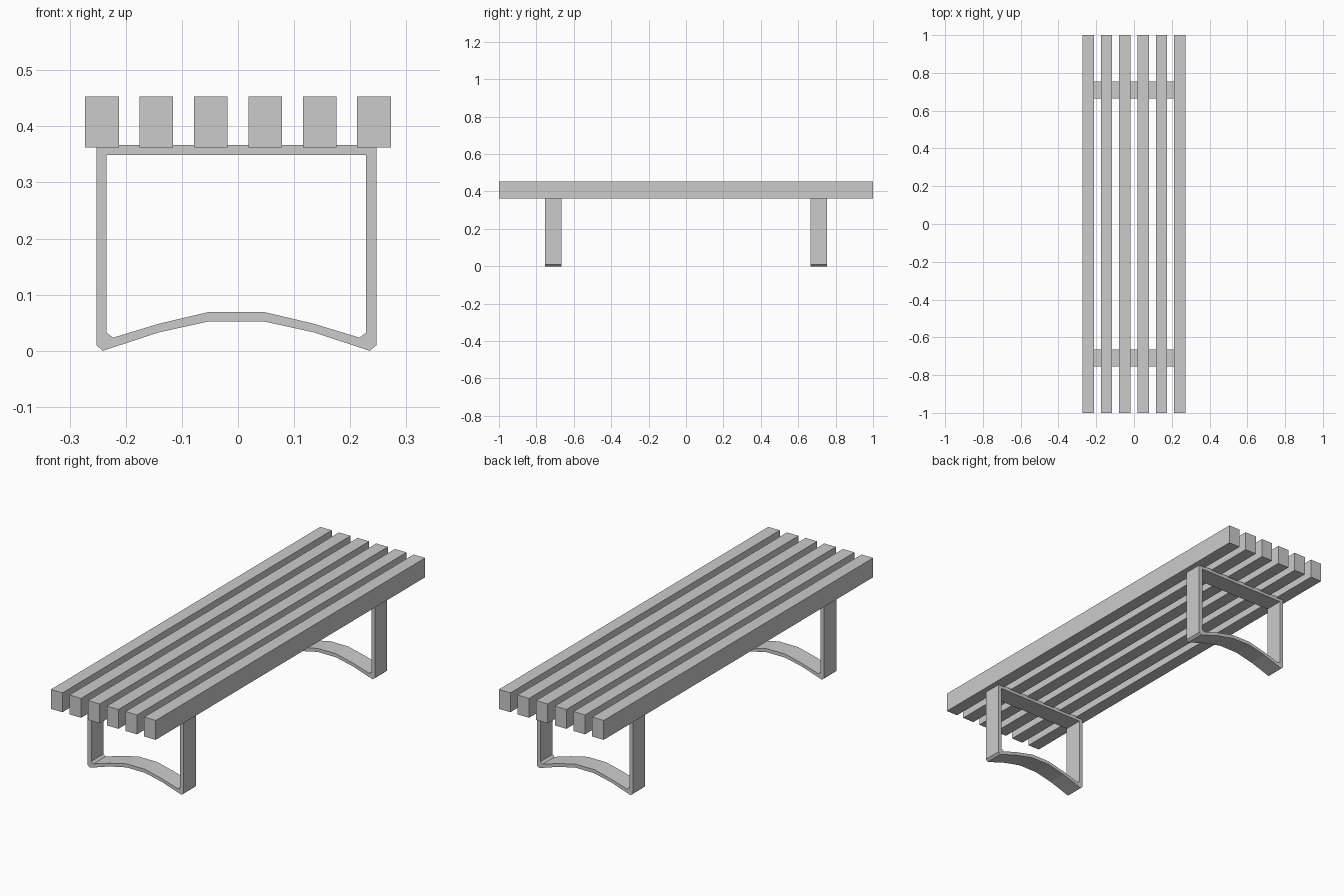
import bpy
import bmesh

if "Cube" in bpy.data.objects:
    bpy.data.objects.remove(bpy.data.objects["Cube"])


def finish(name, bm):
    bmesh.ops.recalc_face_normals(bm, faces=bm.faces)
    mesh = bpy.data.meshes.new(name)
    bm.to_mesh(mesh)
    bm.free()
    obj = bpy.data.objects.new(name, mesh)
    bpy.context.collection.objects.link(obj)
    return obj


def slat(name, x):
    bm = bmesh.new()
    bmesh.ops.create_cube(bm, size=1)
    bmesh.ops.scale(bm, vec=(0.06, 2.0, 0.091), verts=bm.verts)
    bmesh.ops.translate(bm, vec=(x, 0, 0.4075), verts=bm.verts)
    return finish(name, bm)


# Half outlines of the leg loop, from top corner down to the arched foot
OUTER = [(0.2495, 0.367), (0.2495, 0.010), (0.238, 0.001), (0.1375, 0.033), (0.048, 0.0526)]
INNER = [(0.231, 0.349), (0.231, 0.032), (0.2195, 0.0235), (0.137, 0.0485), (0.048, 0.0695)]
CENTRE_X = -0.003


def full_loop(half):
    mirrored = [(-x, z) for x, z in reversed(half)]
    return [(x + CENTRE_X, z) for x, z in half + mirrored]


def leg_frame(name, y0, y1):
    bm = bmesh.new()
    # Four rings: outer/inner at each face, bridged into a closed band
    rings = [[bm.verts.new((x, y, z)) for x, z in full_loop(half)]
             for half, y in ((OUTER, y0), (OUTER, y1), (INNER, y1), (INNER, y0))]
    n = len(rings[0])
    for k in range(4):
        a, b = rings[k], rings[(k + 1) % 4]
        for i in range(n):
            j = (i + 1) % n
            bm.faces.new((a[i], a[j], b[j], b[i]))
    # Stand the foot tips exactly on the ground
    for v in bm.verts:
        if v.co.z < 0.005:
            v.co.z = 0
    return finish(name, bm)


# Seat slats
for i in range(6):
    slat(f"seat_slat_{i + 1}", (i - 2.5) * 0.097)

# Leg frames
leg_frame("front_leg_frame", -0.755, -0.665)
leg_frame("back_leg_frame", 0.665, 0.755)
